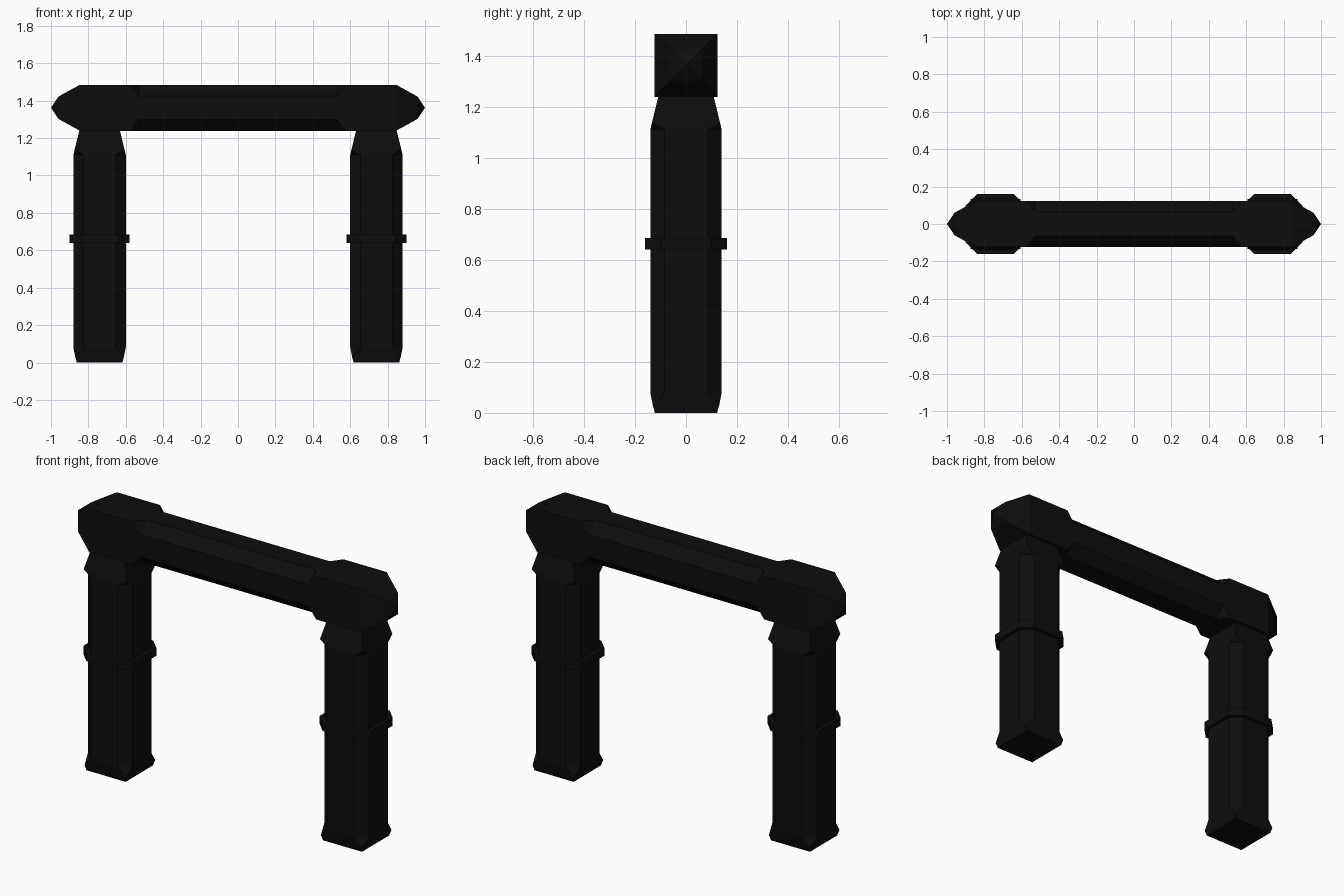
import bpy
import bmesh
from mathutils import Vector

default = bpy.data.objects.get("Cube")
if default:
    bpy.data.objects.remove(default, do_unlink=True)

COLOR = (0.004, 0.004, 0.004, 1.0)
black = bpy.data.materials.new("matte_black")
black.use_nodes = True
black.diffuse_color = COLOR
black.node_tree.nodes["Principled BSDF"].inputs["Base Color"].default_value = COLOR


def section(half, cut):
    """Square cross-section with its corners cut off."""
    k = half - cut
    return [(half, -k), (half, k), (k, half), (-k, half),
            (-half, k), (-half, -k), (-k, -half), (k, -half)]


def loft(name, sections, origin, along_x=False):
    """Join (position, half width, corner cut) sections into a closed solid."""
    bm = bmesh.new()
    rings = []
    for pos, half, cut in sections:
        ring = []
        for a, b in section(half, cut):
            co = Vector((pos, a, b) if along_x else (a, b, pos))
            ring.append(bm.verts.new(co + Vector(origin)))
        rings.append(ring)
    for low, high in zip(rings, rings[1:]):
        for i in range(len(low)):
            j = (i + 1) % len(low)
            bm.faces.new((low[i], low[j], high[j], high[i]))
    bm.faces.new(rings[0][::-1])
    bm.faces.new(rings[-1])
    # Uncut corners and points collapse to single vertices
    bmesh.ops.remove_doubles(bm, verts=bm.verts, dist=0.0005)
    bmesh.ops.recalc_face_normals(bm, faces=bm.faces)
    mesh = bpy.data.meshes.new(name)
    bm.to_mesh(mesh)
    bm.free()
    mesh.materials.append(black)
    obj = bpy.data.objects.new(name, mesh)
    bpy.context.collection.objects.link(obj)
    return obj


# Posts: square ends, chamfered shaft, tapered neck
POST = [(0.0, 0.122, 0), (0.03, 0.13, 0), (0.08, 0.14, 0.055),
        (1.11, 0.14, 0.055), (1.14, 0.133, 0), (1.25, 0.106, 0)]
BAND = [(0.64, 0.16, 0.062), (0.685, 0.16, 0.062)]
for side, x in (("left", 0.74), ("right", -0.74)):
    loft(side + "_post", POST, (x, 0, 0))
    loft(side + "_post_band", BAND, (x, 0, 0))

# Beam: chamfered middle, square blocks over the posts, pointed ends
half_beam = [(0.53, 0.123, 0.06), (0.575, 0.123, 0), (0.845, 0.123, 0),
             (0.96, 0.06, 0), (1.0, 0, 0)]
beam = [(-x, h, c) for x, h, c in reversed(half_beam)] + half_beam
loft("cross_beam", beam, (0, 0, 1.362), along_x=True)
